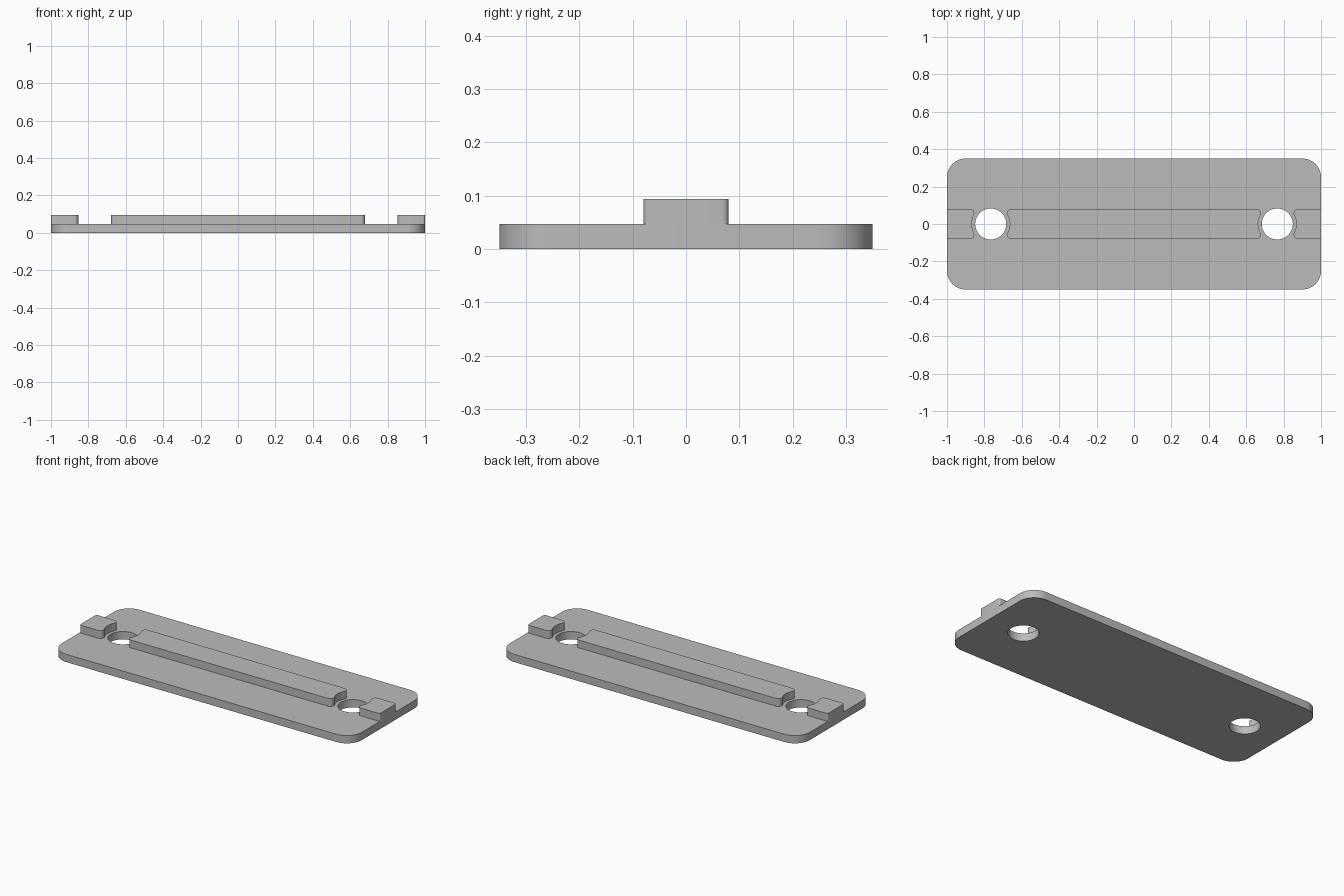
import bpy, bmesh
from math import pi, cos, sin, atan2, sqrt

cube = bpy.data.objects.get("Cube")
if cube:
    bpy.data.objects.remove(cube)

HALF_X, HALF_Y, THICK, TOP = 1.0, 0.35, 0.047, 0.094
HOLE_X, HOLE_R = 0.766, 0.083
RIB_HALF, RELIEF_R, FILLET = 0.08, 0.102, 0.022

grey = bpy.data.materials.new("plain_grey")
grey.use_nodes = True
colour = (0.50, 0.50, 0.50, 1)
grey.diffuse_color = colour
grey.node_tree.nodes["Principled BSDF"].inputs["Base Color"].default_value = colour


def arc(cx, cy, r, start, end, steps):
    return [(cx + r * cos(start + (end - start) * i / steps),
             cy + r * sin(start + (end - start) * i / steps)) for i in range(steps + 1)]


def extrude_outline(name, loops, bottom, top):
    """Fill closed outlines (the later ones are holes) and extrude them upward."""
    bm = bmesh.new()
    edges = []
    for loop in loops:
        verts = [bm.verts.new((x, y, bottom)) for x, y in loop]
        edges += [bm.edges.new((v, verts[i - 1])) for i, v in enumerate(verts)]
    bmesh.ops.triangle_fill(bm, use_beauty=True, edges=edges)
    result = bmesh.ops.extrude_face_region(bm, geom=bm.faces[:], use_keep_orig=True)
    raised = [v for v in result["geom"] if isinstance(v, bmesh.types.BMVert)]
    bmesh.ops.translate(bm, verts=raised, vec=(0, 0, top - bottom))
    bmesh.ops.recalc_face_normals(bm, faces=bm.faces[:])
    mesh = bpy.data.meshes.new(name)
    bm.to_mesh(mesh)
    bm.free()
    mesh.materials.append(grey)
    obj = bpy.data.objects.new(name, mesh)
    bpy.context.collection.objects.link(obj)
    bpy.ops.object.select_all(action="DESELECT")
    obj.select_set(True)
    bpy.context.view_layer.objects.active = obj
    bpy.ops.object.shade_smooth_by_angle(angle=pi / 6)


def relief_end(cx, side):
    """Concave rib end around a hole, with rounded tips, from +y to -y."""
    fy = RIB_HALF - FILLET
    fx = sqrt((RELIEF_R + FILLET) ** 2 - fy ** 2)
    a = atan2(fy, fx)
    upper = arc(fx, fy, FILLET, pi / 2, pi + a, 10)
    hollow = arc(0, 0, RELIEF_R, a, -a, 16)[1:-1]
    lower = [(x, -y) for x, y in reversed(upper)]
    return [(cx + side * x, y) for x, y in upper + hollow + lower]


# Base plate with rounded corners and two through holes
corner = 0.1
outline = []
for q, (sx, sy) in enumerate([(1, 1), (-1, 1), (-1, -1), (1, -1)]):
    outline += arc(sx * (HALF_X - corner), sy * (HALF_Y - corner), corner,
                   q * pi / 2, (q + 1) * pi / 2, 16)
holes = [arc(s * HOLE_X, 0, HOLE_R, 0, 2 * pi, 64)[:-1] for s in (-1, 1)]
extrude_outline("base_plate", [outline] + holes, 0, THICK)

# Long central rib between the holes
left_half = relief_end(-HOLE_X, 1)
extrude_outline("centre_rib", [left_half + [(-x, y) for x, y in reversed(left_half)]], THICK, TOP)

# Short rib blocks at both ends
r = 0.012
for side, name in ((1, "left_end_block"), (-1, "right_end_block")):
    outer = (arc(HALF_X - r, r - RIB_HALF, r, -pi / 2, 0, 6)
             + arc(HALF_X - r, RIB_HALF - r, r, 0, pi / 2, 6))
    block = relief_end(HOLE_X, 1) + outer
    extrude_outline(name, [[(side * x, y) for x, y in block]], THICK, TOP)
